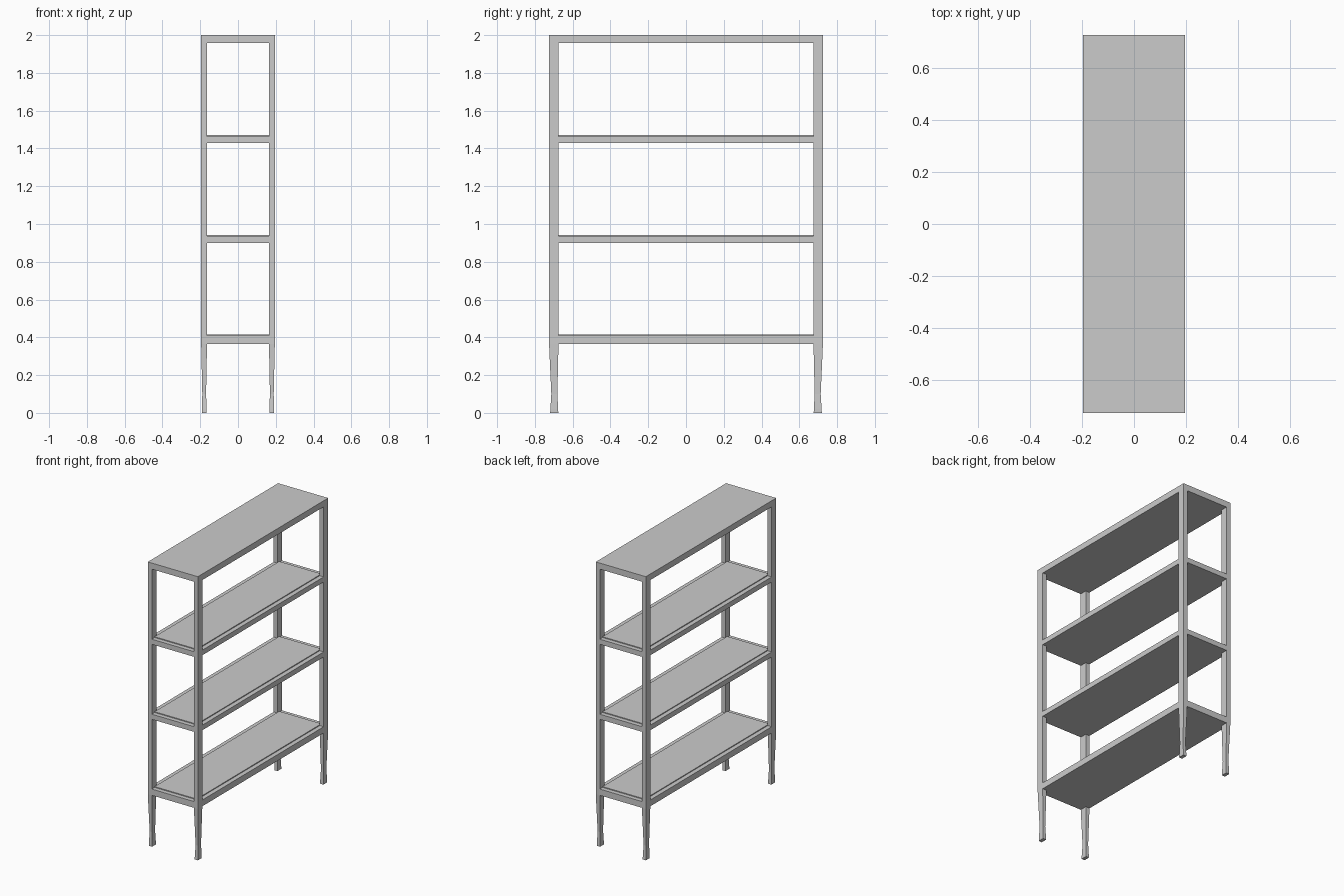
import bpy, bmesh

if "Cube" in bpy.data.objects:
    bpy.data.objects.remove(bpy.data.objects["Cube"])

HX, HY = 0.195, 0.725      # half footprint
PX, PY = 0.031, 0.05       # post section


def make_object(name, bm):
    bmesh.ops.recalc_face_normals(bm, faces=bm.faces)
    mesh = bpy.data.meshes.new(name)
    bm.to_mesh(mesh)
    bm.free()
    obj = bpy.data.objects.new(name, mesh)
    bpy.context.collection.objects.link(obj)
    return obj


def loft(name, sections, sx=1, sy=1):
    """Stack of rectangles: (z, x0, x1, y0, y1), mirrored by sx, sy."""
    bm = bmesh.new()
    rings = []
    for z, x0, x1, y0, y1 in sections:
        rings.append([bm.verts.new((sx * x, sy * y, z))
                      for x, y in ((x0, y0), (x1, y0), (x1, y1), (x0, y1))])
    for a, b in zip(rings, rings[1:]):
        for i in range(4):
            j = (i + 1) % 4
            bm.faces.new((a[i], a[j], b[j], b[i]))
    bm.faces.new(rings[0])
    bm.faces.new(rings[-1])
    return make_object(name, bm)


def slab(name, hx, hy, z0, z1):
    return loft(name, [(z0, -hx, hx, -hy, hy), (z1, -hx, hx, -hy, hy)])


# Corner posts with tapered legs and slightly flared feet
post = [
    (0.0, HX - 0.029, HX - 0.004, HY - 0.049, HY - 0.006),
    (0.02, HX - 0.029, HX - 0.004, HY - 0.048, HY - 0.007),
    (0.10, HX - 0.026, HX - 0.006, HY - 0.044, HY - 0.012),
    (0.365, HX - PX, HX, HY - PY, HY),
    (1.96, HX - PX, HX, HY - PY, HY),
]
for sx, side in ((-1, "left"), (1, "right")):
    for sy, end in ((-1, "front"), (1, "back")):
        loft(f"{end}_{side}_post", post, sx, sy)

# Shelves: outer rail frame with a slightly raised inner board
for i, (z0, z1) in enumerate(((0.365, 0.415), (0.90, 0.942), (1.428, 1.47)), 1):
    slab(f"shelf_{i}_rails", HX, HY, z0, z1 - 0.006)
    slab(f"shelf_{i}_board", HX - PX, HY - PX, z0 + 0.001, z1)

# Flat top
slab("top_board", HX, HY, 1.957, 2.0)
